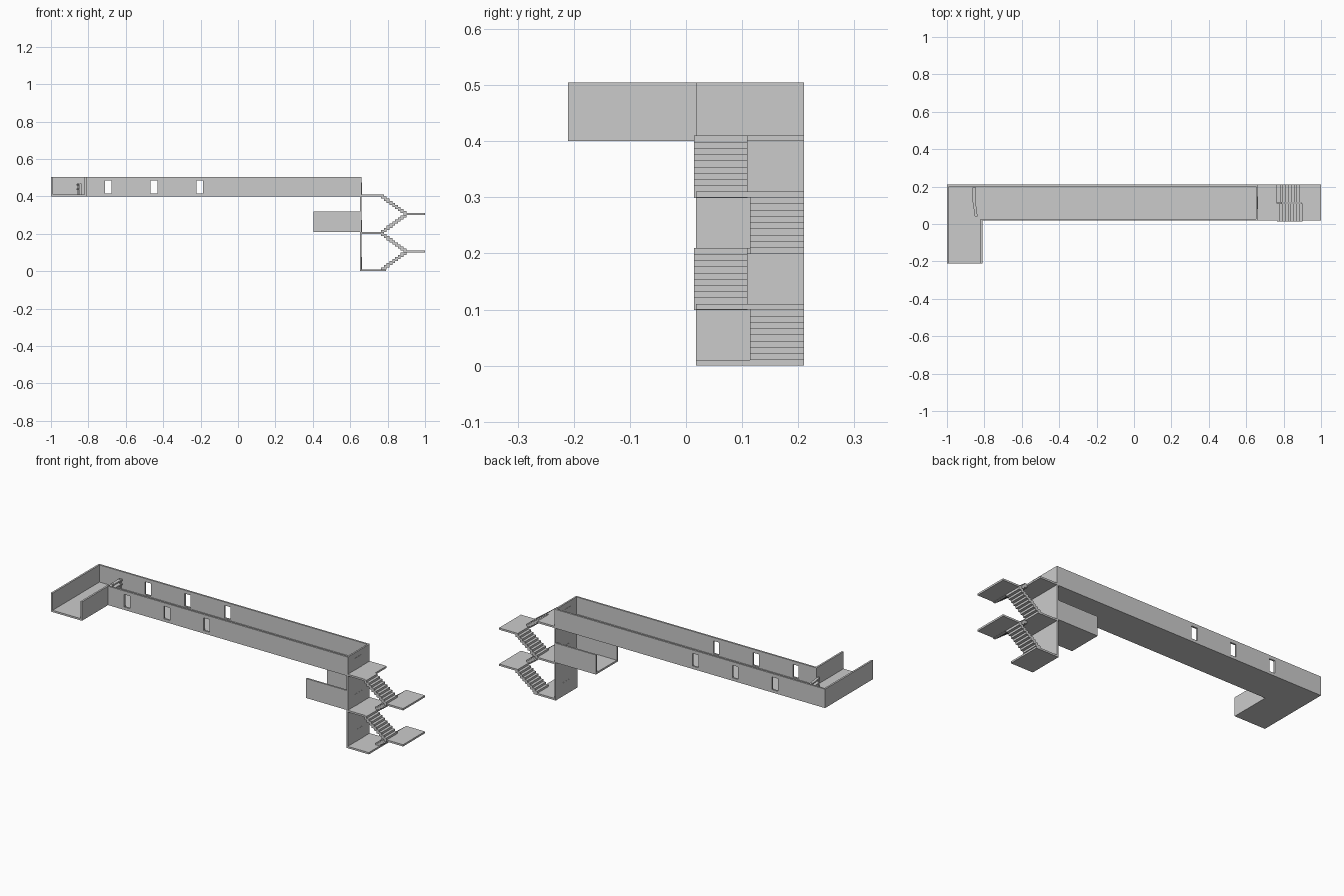
import bpy, bmesh
from mathutils import Vector

if "Cube" in bpy.data.objects:
    bpy.data.objects.remove(bpy.data.objects["Cube"])

T = 0.01            # wall and slab thickness
Y0, Y1 = 0.018, 0.21   # corridor width
WX = 0.655          # stair wall position


def boxes(name, specs):
    """One mesh from several (x0, x1, y0, y1, z0, z1) boxes."""
    bm = bmesh.new()
    for x0, x1, y0, y1, z0, z1 in specs:
        vs = bmesh.ops.create_cube(bm, size=1)["verts"]
        for v in vs:
            v.co = Vector((x1 if v.co.x > 0 else x0,
                           y1 if v.co.y > 0 else y0,
                           z1 if v.co.z > 0 else z0))
    return finish(name, bm)


def prism(name, pts, vec):
    """Extrude a flat outline along vec."""
    bm = bmesh.new()
    face = bm.faces.new([bm.verts.new(p) for p in pts])
    res = bmesh.ops.extrude_face_region(bm, geom=[face], use_keep_orig=True)
    bmesh.ops.translate(bm, vec=vec, verts=[g for g in res["geom"] if isinstance(g, bmesh.types.BMVert)])
    bmesh.ops.recalc_face_normals(bm, faces=bm.faces)
    return finish(name, bm)


def finish(name, bm):
    me = bpy.data.meshes.new(name)
    bm.to_mesh(me)
    bm.free()
    ob = bpy.data.objects.new(name, me)
    bpy.context.collection.objects.link(ob)
    return ob


# Upper L-shaped corridor: floor and walls, open on top and at the front end
Z, H = 0.40, 0.505
XL, XR, YF = -1.0, -0.81, -0.21
prism("upper_floor", [(XL, YF, Z), (XR, YF, Z), (XR, Y0, Z), (WX, Y0, Z), (WX, Y1, Z), (XL, Y1, Z)], (0, 0, T))
boxes("left_wall", [(XL, XL + T, YF, Y1 - T, Z + T, H)])
boxes("wing_wall", [(XR - T, XR, YF, Y0, Z + T, H)])
long_walls = [boxes("back_wall", [(XL, WX, Y1 - T, Y1, Z + T, H)]),
              boxes("front_wall", [(XR - T, WX, Y0, Y0 + T, Z + T, H)])]

# Three windows cut through both long walls
cutter = boxes("window_cutter", [(x - 0.018, x + 0.018, -0.1, 0.3, 0.416, 0.486)
                                 for x in (-0.693, -0.449, -0.205)])
cutter.hide_render = True
cutter.hide_set(True)
for wall in long_walls:
    mod = wall.modifiers.new("windows", 'BOOLEAN')
    mod.object = cutter
    mod.solver = 'EXACT'

# Short middle corridor
boxes("middle_corridor_floor", [(0.405, WX, Y0, Y1, 0.21, 0.22)])
boxes("middle_corridor_walls", [(0.405, WX, y, y + T, 0.22, 0.318) for y in (Y0, Y1 - T)])

# Stair wall with a door on each level
boxes("stair_wall", [(WX - 0.003, WX + 0.006, Y0, Y1, 0, H)])
for i in range(3):
    z = 0.01 + 0.2 * i
    a, b, c, x = 0.081, 0.147, 0.003, WX - 0.004
    top = z + 0.065
    prism(f"door_{i}", [(x, a, z), (x, b, z), (x, b, top - c), (x, b - c, top),
                        (x, a + c, top), (x, a, top - c)], (0.011, 0, 0))

# Landings
for i, xe in enumerate((0.79, 0.765, 0.765)):
    boxes(f"door_landing_{i}", [(WX, xe, Y0, Y1, 0.2 * i, 0.2 * i + T)])
for i in range(2):
    boxes(f"turn_landing_{i}", [(0.895, 1.0, Y0, Y1, 0.1 + 0.2 * i, 0.11 + 0.2 * i)])

# Flights: stacked overlapping treads
N, X0, X1 = 9, 0.765, 0.9
run, rise = (X1 - X0) / N, 0.1 / 9
for lvl in range(2):
    zb = 0.01 + 0.2 * lvl
    for name, up, y0, y1, z in (("out", 1, 0.114, Y1, zb), ("back", -1, 0.014, 0.11, zb + 0.1)):
        steps = []
        for k in range(N):
            x = X0 + k * run if up > 0 else X1 - (k + 1) * run
            zt = z + (k + 1) * rise
            steps.append((x, x + run, y0, y1, max(zt - 2 * rise, 0), zt))
        boxes(f"stair_flight_{name}_{lvl}", steps)

# Small low barrier across the corridor near the corner
boxes("barrier_posts", [(x - 0.005, x + 0.005, y - 0.005, y + 0.005, 0.41, 0.468)
                        for x, y in ((-0.856, 0.19), (-0.856, 0.12), (-0.843, 0.045))])
for j, z in enumerate((0.435, 0.458)):
    boxes(f"barrier_rail_{j}", [(-0.864, -0.846, 0.115, 0.196, z, z + 0.008)])
    prism(f"barrier_angled_rail_{j}", [(-0.862, 0.118, z), (-0.847, 0.118, z), (-0.836, 0.04, z),
                                       (-0.851, 0.04, z)], (0, 0, 0.008))
